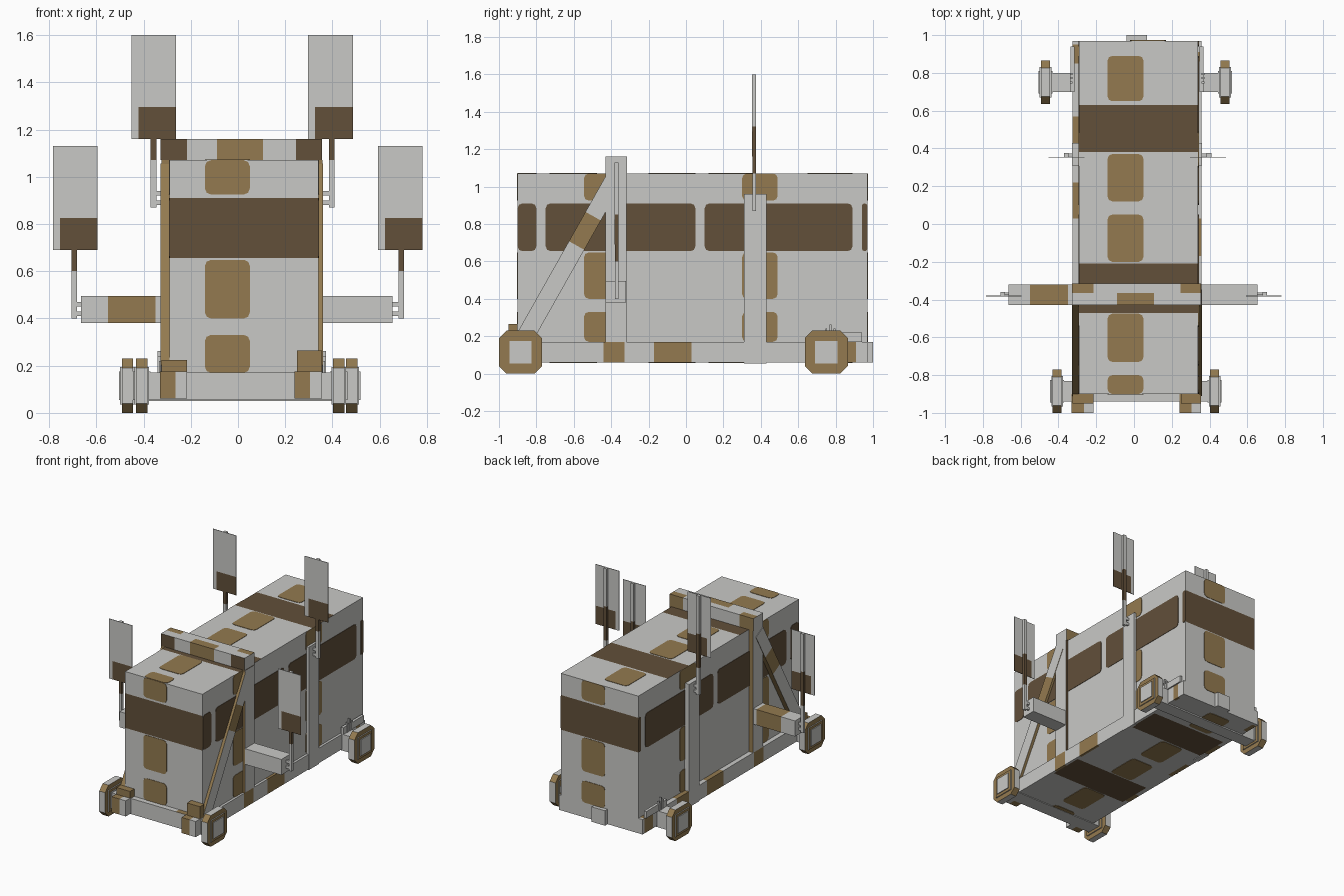
import bpy, bmesh, math
from mathutils import Matrix, Vector

if "Cube" in bpy.data.objects:
    bpy.data.objects.remove(bpy.data.objects["Cube"], do_unlink=True)


def material(name, rgb):
    m = bpy.data.materials.new(name)
    m.use_nodes = True
    m.diffuse_color = (*rgb, 1)
    b = m.node_tree.nodes["Principled BSDF"]
    b.inputs["Base Color"].default_value = (*rgb, 1)
    b.inputs["Roughness"].default_value = 0.8
    return m


MATS = [material("pale_grey", (0.584, 0.584, 0.565)),
        material("tan", (0.292, 0.195, 0.08)),
        material("dark_brown", (0.122, 0.08, 0.042))]
GREY, TAN, DARK = 0, 1, 2


def finish(name, bm, matrix=None):
    bmesh.ops.recalc_face_normals(bm, faces=bm.faces)
    me = bpy.data.meshes.new(name)
    bm.to_mesh(me)
    bm.free()
    for m in MATS:
        me.materials.append(m)
    ob = bpy.data.objects.new(name, me)
    if matrix:
        ob.matrix_world = matrix
    bpy.context.collection.objects.link(ob)
    return ob


def box(name, x, y, z, color=GREY, cuts=(), rule=None, matrix=None):
    """Box between limits, sliced at (axis, value) cuts and coloured by rule(centre, normal)."""
    bm = bmesh.new()
    bmesh.ops.create_cube(bm, size=1)
    for v in bm.verts:
        v.co = Vector([lim[0] if c < 0 else lim[1] for c, lim in zip(v.co, (x, y, z))])
    for axis, val in cuts:
        no = Vector([float(i == axis) for i in range(3)])
        bmesh.ops.bisect_plane(bm, geom=bm.verts[:] + bm.edges[:] + bm.faces[:],
                               plane_co=no * val, plane_no=no)
    bm.normal_update()
    for f in bm.faces:
        f.material_index = rule(f.calc_center_median(), f.normal) if rule else color
    return finish(name, bm, matrix)


def banded(name, x, y, z, axis, bands, color=TAN):
    """Grey box with coloured bands along one axis."""
    def rule(c, n):
        return color if any(a < c[axis] < b for a, b in bands) else GREY
    return box(name, x, y, z, cuts=[(axis, v) for band in bands for v in band], rule=rule)


def patches(name, color, axis, level, out, rects, r=0.025):
    """Thin rounded plates lying on a face of the body."""
    bm = bmesh.new()
    for u0, u1, v0, v1 in rects:
        pts = []
        k = min(r, (u1 - u0) / 2.2)
        for i, (cu, cv) in enumerate([(u1 - k, v1 - k), (u0 + k, v1 - k),
                                      (u0 + k, v0 + k), (u1 - k, v0 + k)]):
            for s in range(3):
                a = math.pi / 2 * (i + s / 2)
                pts.append((cu + k * math.cos(a), cv + k * math.sin(a)))
        verts = []
        for u, v in pts:
            co = [u, v]
            co.insert(axis, level)
            verts.append(bm.verts.new(co))
        f = bm.faces.new(verts)
        ext = bmesh.ops.extrude_face_region(bm, geom=[f])["geom"]
        for e in ext:
            if isinstance(e, bmesh.types.BMVert):
                e.co[axis] += out * 0.003
    for f in bm.faces:
        f.material_index = color
    return finish(name, bm)


# Main container
X0, X1, Y0, Y1, Z0, Z1 = -0.29, 0.34, -0.90, 0.97, 0.06, 1.07
ZB = (0.655, 0.91)


def body_rule(c, n):
    if abs(n.y) > 0.5:
        return DARK if ZB[0] < c.z < ZB[1] else GREY
    if abs(n.z) > 0.5:
        return DARK if -0.47 < c.y < -0.21 or 0.38 < c.y < 0.63 else GREY
    return GREY


box("container", (X0, X1), (Y0, Y1), (Z0, Z1), rule=body_rule,
    cuts=[(2, ZB[0]), (2, ZB[1]), (1, -0.47), (1, -0.21), (1, 0.38), (1, 0.63)])

# Painted patches on every side
rows = [(0.17, 0.33), (0.40, 0.648), (0.925, 1.07)]
patches("front_patches", TAN, 1, Y0, -1, [(-0.14, 0.05, *r) for r in rows])
patches("back_patches", TAN, 1, Y1, 1, [(-0.02, 0.17, *r) for r in rows])
lengths = [(0.65, 0.89), (0.12, 0.37), (-0.20, 0.05), (-0.73, -0.475), (-0.90, -0.80)]
patches("roof_patches", TAN, 2, Z1, 1, [(-0.14, 0.05, *l) for l in lengths])
patches("floor_patches", TAN, 2, Z0, -1, [(-0.14, 0.05, *l) for l in lengths])
stripes = [(-0.90, -0.80), (-0.75, 0.05), (0.10, 0.89), (0.94, 0.97)]
for side, x, out in (("right", X0, -1), ("left", X1, 1)):
    patches(side + "_tan_patches", TAN, 0, x, out,
            [(*c, *r) for c in ((-0.545, -0.35), (0.30, 0.49)) for r in rows])
    patches(side + "_dark_stripes", DARK, 0, x, out, [(*s, *ZB) for s in stripes])


# Wheel: chamfered square tyre around a square hub
def wheel(name, x, y):
    z, h, k = 0.115, 0.115, 0.075
    bm = bmesh.new()
    ring = [(h, k), (k, h), (-k, h), (-h, k), (-h, -k), (-k, -h), (k, -h), (h, -k)]
    f = bm.faces.new([bm.verts.new((x - 0.024, y + a, z + b)) for a, b in ring])
    for e in bmesh.ops.extrude_face_region(bm, geom=[f])["geom"]:
        if isinstance(e, bmesh.types.BMVert):
            e.co.x += 0.048
    bm.normal_update()
    for f in bm.faces:
        f.material_index = GREY if max(abs(f.normal.y), abs(f.normal.z)) > 0.9 else TAN
    finish(name + "_tyre", bm)
    box(name + "_rim", (x - 0.031, x + 0.031), (y - 0.08, y + 0.08), (z - 0.08, z + 0.08),
        rule=lambda c, n: TAN if abs(n.x) > 0.5 else GREY)
    box(name + "_hub", (x - 0.037, x + 0.037), (y - 0.06, y + 0.06), (z - 0.06, z + 0.06))


wheel("front_right_wheel", -0.407, -0.885)
wheel("front_left_wheel", 0.427, -0.885)
wheel("rear_right_wheel", -0.468, 0.75)
wheel("rear_left_wheel", 0.482, 0.75)
box("front_axle", (-0.38, 0.40), (-0.94, -0.83), (0.055, 0.17))
box("rear_axle", (-0.45, 0.46), (0.70, 0.80), (0.05, 0.17))

# Front beam, corner blocks, brace feet and rear hitch
banded("front_beam", (-0.325, 0.36), (-0.94, -0.90), (0.06, 0.17), 0,
       [(-0.325, -0.27), (0.15, 0.24)])
banded("front_right_corner", (-0.33, -0.215), (-1.0, -0.90), (0.06, 0.175), 0, [(-0.33, -0.265)])
banded("front_left_corner", (0.24, 0.355), (-1.0, -0.90), (0.06, 0.175), 0, [(0.24, 0.305)])
box("right_brace_foot", (-0.325, -0.215), (-0.95, -0.90), (0.17, 0.225), TAN)
box("left_brace_foot", (0.25, 0.355), (-0.95, -0.90), (0.17, 0.265), TAN)
box("rear_hitch", (-0.04, 0.07), (0.97, 1.0), (0.06, 0.17))


# Side frames: rail, uprights, brace, arm, signs
def sign(name, x0, x1, px, peg, y, top):
    """Upright sign plate on a square pole, pegged to its support."""
    dark_x = x0 + 0.03
    box(name + "_plate", (x0, x1), (y - 0.013, y - 0.009), (top - 0.44, top),
        cuts=[(0, dark_x), (2, top - 0.305)],
        rule=lambda c, n: DARK if c.x > dark_x - 0.001 and c.z < top - 0.304 else GREY)
    banded(name + "_pole", (px - 0.012, px + 0.012), (y - 0.01, y + 0.01),
           (top - 0.73, top), 2, [(top - 0.53, top - 0.28)], DARK)
    for i, z in enumerate((top - 0.71, top - 0.67)):
        box(f"{name}_peg_{i}", sorted((px, peg)), (y - 0.007, y + 0.007), (z - 0.01, z + 0.01))


SIDES = [("right", -1, -0.325, -0.29, [(-0.44, -0.33), (0.03, 0.22), (0.42, 0.57), (0.85, 0.95)]),
         ("left", 1, 0.34, 0.358, [(-0.44, -0.33), (-0.17, 0.03), (0.86, 0.91)])]
for side, s, xa, xb, tans in SIDES:
    x = (xa, xb)
    outer = xa if s < 0 else xb
    banded(side + "_rail", x, (Y0, Y1), (0.06, 0.17), 1, tans)
    box(side + "_front_upright", x, (-0.43, -0.318), (0.17, 1.07),
        rule=lambda c, n: GREY if abs(n.x) > 0.5 else (TAN if s < 0 or n.y < 0 else DARK))
    box(side + "_rear_upright", (xa - 0.002, xb + 0.002), (0.31, 0.43), (0.055, 0.96))

    # Diagonal brace, built along its own z axis then tilted back
    tilt = Matrix.Translation((0, -0.87, 0.18)) @ Matrix.Rotation(-math.atan2(0.48, 0.85), 4, 'X')
    box(side + "_brace", (xa - 0.003, xb + 0.003), (-0.047, 0.047), (0, 0.98),
        cuts=[(2, 0.58), (2, 0.76)], matrix=tilt,
        rule=lambda c, n: TAN if abs(n.y) > 0.5 or 0.58 < c.z < 0.76 else GREY)

    # Side arm
    end = -0.665 if s < 0 else 0.655
    banded(side + "_arm", sorted((outer, end)), (-0.43, -0.32), (0.38, 0.495), 0,
           [(-0.55, -0.35)] if s < 0 else [])

    # Small step and prongs over the rear wheel
    box(side + "_rear_step", sorted((outer - s * 0.01, outer + s * 0.01)), (0.70, 0.94), (0.17, 0.22))
    for i in range(3):
        y = 0.745 + 0.022 * i
        box(f"{side}_prong_{i}", sorted((outer, outer + s * 0.015)), (y, y + 0.01),
            (0.17, 0.262 if i == 1 else 0.24))

sign("rear_right_sign", -0.452, -0.262, -0.358, -0.32, 0.365, 1.60)
sign("rear_left_sign", 0.297, 0.487, 0.397, 0.35, 0.365, 1.60)
sign("front_right_sign", -0.783, -0.596, -0.694, -0.66, -0.37, 1.13)
sign("front_left_sign", 0.593, 0.781, 0.692, 0.65, -0.37, 1.13)


# Overhead beam of the front frame
def beam_rule(c, n):
    end = c.x < -0.215 or c.x > 0.245
    if abs(n.x) > 0.5:
        return GREY
    if -0.09 < c.x < 0.105:
        return TAN if n.y < -0.5 or (n.z > 0.5 and c.y < -0.36) else GREY
    if end:
        return DARK if n.y < -0.5 else TAN if n.y > 0.5 or c.y > -0.37 else GREY
    return GREY


box("overhead_beam", (-0.328, 0.355), (-0.43, -0.315), (1.07, 1.16), rule=beam_rule,
    cuts=[(0, -0.215), (0, -0.09), (0, 0.105), (0, 0.245), (1, -0.365)])
